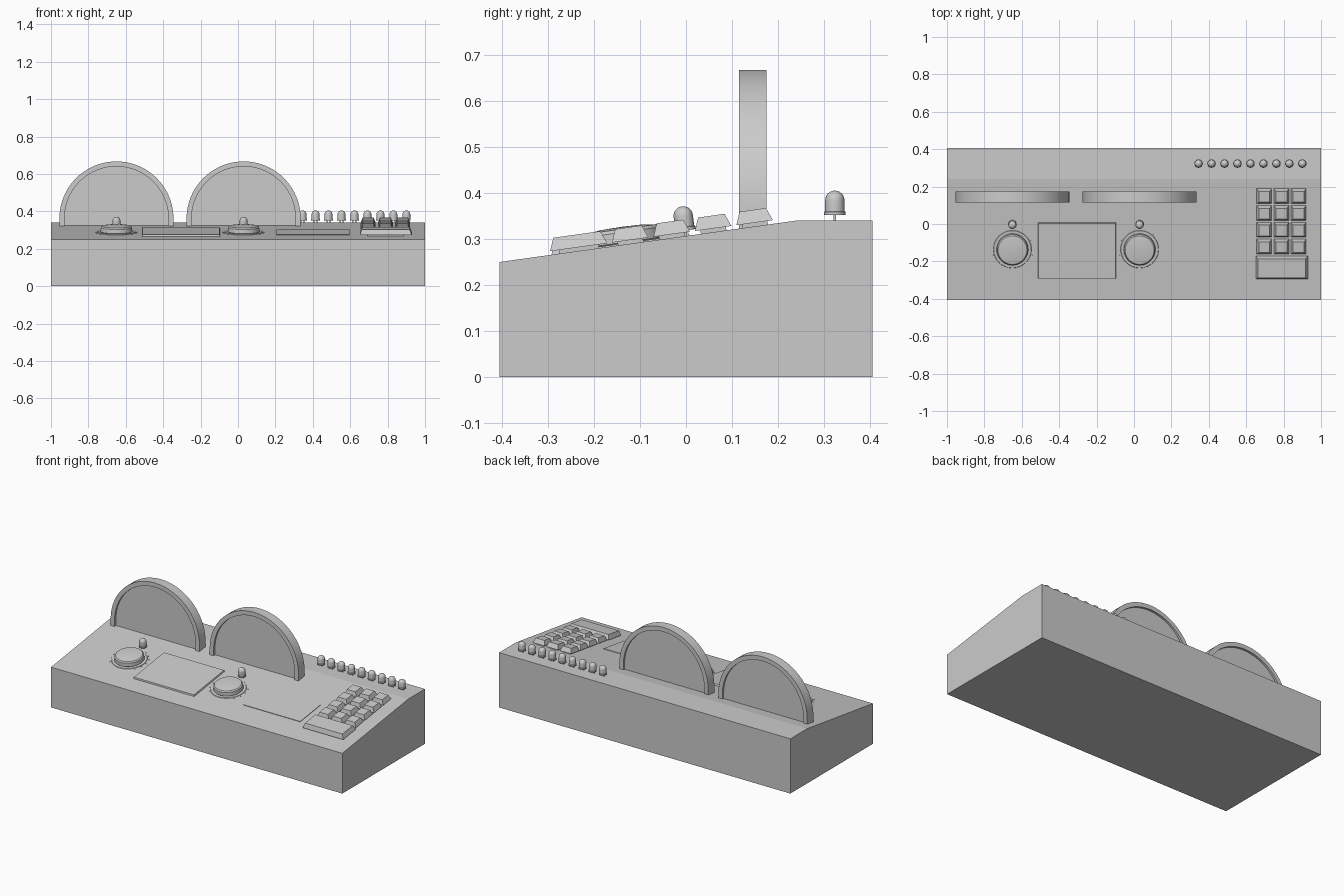
import bpy, bmesh, math
from mathutils import Matrix, Vector

if "Cube" in bpy.data.objects:
    bpy.data.objects.remove(bpy.data.objects["Cube"])

SLOPE = math.atan2(0.09, 0.645)


def surf(y):
    return 0.25 + (y + 0.405) * 0.09 / 0.645 if y < 0.24 else 0.34


def on_top(x, y):
    """Frame lying on the console top at (x, y)."""
    tilt = SLOPE if y < 0.24 else 0
    return Matrix.Translation((x, y, surf(y))) @ Matrix.Rotation(tilt, 4, 'X')


def finish(name, bm, matrix=Matrix(), smooth=False):
    bmesh.ops.recalc_face_normals(bm, faces=bm.faces)
    me = bpy.data.meshes.new(name)
    bm.to_mesh(me)
    bm.free()
    ob = bpy.data.objects.new(name, me)
    bpy.context.collection.objects.link(ob)
    ob.matrix_world = matrix
    if smooth:
        bpy.ops.object.select_all(action='DESELECT')
        ob.select_set(True)
        bpy.context.view_layer.objects.active = ob
        bpy.ops.object.shade_smooth_by_angle(angle=math.radians(35))
    return ob


def prism(name, pts, offset, smooth=False):
    """Extrude a closed outline along an offset vector."""
    bm = bmesh.new()
    face = bm.faces.new([bm.verts.new(p) for p in pts])
    res = bmesh.ops.extrude_face_region(bm, geom=[face], use_keep_orig=True)
    moved = [v for v in res['geom'] if isinstance(v, bmesh.types.BMVert)]
    bmesh.ops.translate(bm, verts=moved, vec=Vector(offset))
    return finish(name, bm, smooth=smooth)


def lathe(name, profile, matrix, steps=32):
    """Spin an (r, z) profile that starts and ends on the axis."""
    bm = bmesh.new()
    vs = [bm.verts.new((r, 0, z)) for r, z in profile]
    es = [bm.edges.new(p) for p in zip(vs, vs[1:])]
    bmesh.ops.spin(bm, geom=vs + es, axis=(0, 0, 1), cent=(0, 0, 0),
                   angle=math.tau, steps=steps)
    bmesh.ops.remove_doubles(bm, verts=bm.verts, dist=1e-5)
    return finish(name, bm, matrix, True)


def taper_box(name, matrix, w, d, z0, z1, inset=0.0):
    bm = bmesh.new()
    bmesh.ops.create_cube(bm, size=1)
    for v in bm.verts:
        top = v.co.z > 0
        k = 2 * inset if top else 0
        v.co = (v.co.x * 2 * (w - k) / 2, v.co.y * (d - k), z1 if top else z0)
    return finish(name, bm, matrix)


def arc(cx, cz, r, y, base, n=40):
    """Half-round outline with short straight legs down to base."""
    pts = [(cx + r * math.cos(math.pi * i / n), y, cz + r * math.sin(math.pi * i / n))
           for i in range(n + 1)]
    return [(cx + r, y, base)] + pts + [(cx - r, y, base)]


def bulb(name, x, y):
    dome = [(0.021 * math.cos(a), 0.044 + 0.021 * math.sin(a))
            for a in (math.pi / 2 * i / 6 for i in range(7))]
    lathe(name, [(0, 0.012), (0.023, 0.012), (0.023, 0.019), (0.021, 0.02)]
          + dome[:-1] + [(0, 0.065)], on_top(x, y), 16)
    # Two thin legs under the lens
    for s in (-1, 1):
        taper_box(name + "_leg", on_top(x + s * 0.008, y), 0.005, 0.005, -0.005, 0.014)


# Wedge-shaped console body
prism("console_body", [(-1, y, z) for y, z in
      ((-0.405, 0), (0.405, 0), (0.405, 0.34), (0.24, 0.34), (-0.405, 0.25))], (2, 0, 0))

for x in (-0.65, 0.03):
    # Half-round gauge: rim arch and recessed face
    outer = arc(x, 0.362, 0.305, 0.115, 0.315)
    inner = arc(x, 0.362, 0.278, 0.115, 0.315)
    prism("gauge_rim", outer + inner[::-1], (0, 0.06, 0), True)
    prism("gauge_face", arc(x, 0.362, 0.28, 0.128, 0.315), (0, 0.034, 0), True)

    # Rotary knob on a thin plate, with tick dots
    place = on_top(x, -0.135)
    lathe("knob_plate", [(0, -0.002), (0.103, -0.002), (0.1, 0.003), (0, 0.003)], place, 48)
    lathe("knob", [(0, 0), (0.08, 0), (0.085, 0.005), (0.083, 0.027),
                   (0.077, 0.034), (0.045, 0.038), (0, 0.039)], place, 48)
    for i in range(13):
        a = math.radians(-40 + 260 * i / 12)
        spot = place @ Matrix.Translation((0.11 * math.cos(a), 0.11 * math.sin(a), 0))
        lathe("knob_tick", [(0, -0.001), (0.003, -0.001), (0.003, 0.002), (0, 0.002)], spot, 8)

    # Indicator lamp behind the knob
    bulb("indicator_lamp", x, 0.0)

# Left display slab and thin right plate
taper_box("display_panel", on_top(-0.305, -0.142), 0.42, 0.305, -0.004, 0.009, 0.004)
taper_box("label_plate", on_top(0.4, -0.14), 0.39, 0.2, -0.004, 0.003)


def key(name, x, y, w, d):
    taper_box(name, on_top(x, y), w, d, 0.008, 0.036, 0.011)
    taper_box(name + "_stem", on_top(x, y), w * 0.7, d * 0.7, -0.004, 0.01)


# Keypad of 4 x 3 keys and a wide bottom key
for row in range(4):
    for col in range(3):
        key("keypad_key", 0.696 + 0.092 * col, 0.15 - 0.09 * row, 0.08, 0.08)
key("wide_key", 0.79, -0.232, 0.278, 0.125)

# Row of nine lamps along the back
for i in range(9):
    bulb("row_lamp", 0.345 + 0.0694 * i, 0.323)
